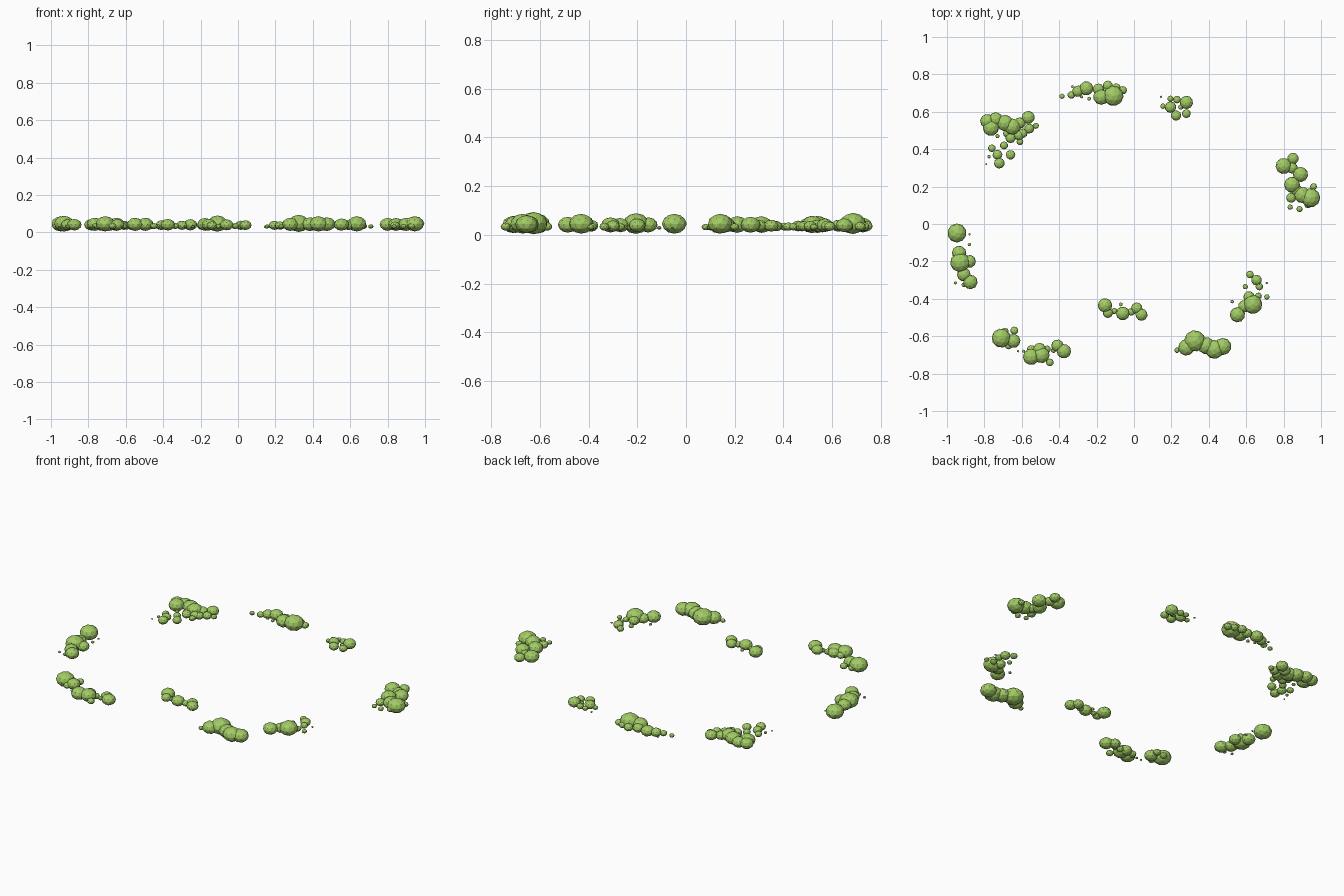
import bpy, bmesh, math, random
from mathutils import Matrix

random.seed(4)
leaf = bpy.data.materials.new("leaf_green")
leaf.diffuse_color = (0.36, 0.60, 0.13, 1)


def bush_cluster(name, bushes):
    """One clump of squashed low-poly bushes, each given as x, y, radius."""
    bm = bmesh.new()
    for x, y, r in bushes:
        m = (Matrix.Translation((x, y, 0.026 + 0.4 * r))
             @ Matrix.Rotation(random.uniform(0, math.tau), 4, 'Z')
             @ Matrix.Diagonal((1, 1, 0.8, 1)))
        bmesh.ops.create_icosphere(bm, subdivisions=2, radius=r * 1.02, matrix=m)
    me = bpy.data.meshes.new(name)
    bm.to_mesh(me)
    bm.free()
    me.materials.append(leaf)
    bpy.context.collection.objects.link(bpy.data.objects.new(name, me))


# back edge
bush_cluster("back_bushes", [
    (-.11, .685, .053), (-.175, .68, .042), (-.14, .74, .026), (-.255, .725, .037),
    (-.30, .71, .03), (-.335, .69, .02), (-.385, .683, .014), (-.19, .72, .03),
    (-.06, .715, .022), (-.33, .735, .007), (-.28, .68, .008), (-.24, .67, .01),
    (-.095, .73, .022)])
bush_cluster("back_right_bushes", [
    (.195, .625, .03), (.28, .65, .035), (.225, .58, .027), (.28, .59, .023),
    (.195, .67, .016), (.155, .63, .014), (.23, .665, .02), (.145, .68, .006),
    (.25, .625, .014)])
bush_cluster("back_left_bushes", [
    (-.785, .55, .037), (-.765, .515, .043), (-.74, .56, .037), (-.69, .54, .043),
    (-.65, .52, .043), (-.565, .57, .034), (-.61, .54, .03), (-.56, .51, .026),
    (-.525, .525, .016), (-.66, .46, .027), (-.615, .475, .027), (-.595, .485, .025),
    (-.61, .44, .018), (-.695, .42, .021), (-.76, .405, .02), (-.73, .37, .026),
    (-.72, .325, .028), (-.66, .37, .025), (-.775, .36, .009), (-.79, .32, .005),
    (-.73, .47, .011), (-.68, .485, .02)])

# left and right sides
bush_cluster("right_bushes", [
    (.80, .31, .042), (.85, .35, .03), (.89, .265, .04), (.845, .21, .042),
    (.945, .14, .05), (.90, .155, .043), (.84, .14, .026), (.96, .20, .018),
    (.885, .08, .016), (.835, .09, .014), (.93, .105, .02), (.845, .30, .03),
    (.87, .18, .03)])
bush_cluster("left_bushes", [
    (-.947, -.048, .05), (-.935, -.155, .038), (-.93, -.205, .052), (-.88, -.2, .034),
    (-.91, -.27, .036), (-.875, -.31, .038), (-.88, -.11, .009), (-.88, -.055, .006),
    (-.955, -.315, .008), (-.91, -.325, .012)])

# front edge
bush_cluster("front_left_bushes", [
    (-.71, -.61, .05), (-.645, -.625, .037), (-.64, -.57, .021), (-.69, -.575, .02),
    (-.62, -.68, .006), (-.67, -.65, .02)])
bush_cluster("front_mid_left_bushes", [
    (-.55, -.71, .043), (-.495, -.70, .043), (-.505, -.67, .034), (-.45, -.74, .02),
    (-.41, -.65, .032), (-.375, -.68, .038), (-.43, -.675, .014), (-.55, -.67, .022),
    (-.465, -.67, .02), (-.59, -.68, .008)])
bush_cluster("front_middle_bushes", [
    (-.155, -.435, .038), (-.14, -.475, .027), (-.06, -.478, .036), (.015, -.45, .03),
    (.04, -.485, .032), (-.07, -.43, .01), (-.015, -.47, .02), (-.105, -.465, .016)])
bush_cluster("front_right_bushes", [
    (.325, -.625, .056), (.28, -.66, .043), (.385, -.65, .045), (.43, -.67, .05),
    (.475, -.655, .045), (.23, -.675, .014)])
bush_cluster("right_front_bushes", [
    (.635, -.43, .05), (.553, -.485, .04), (.615, -.39, .03), (.59, -.44, .033),
    (.655, -.3, .028), (.62, -.27, .02), (.67, -.335, .02), (.71, -.39, .014),
    (.595, -.335, .014), (.665, -.385, .018), (.525, -.415, .009), (.71, -.315, .006)])
